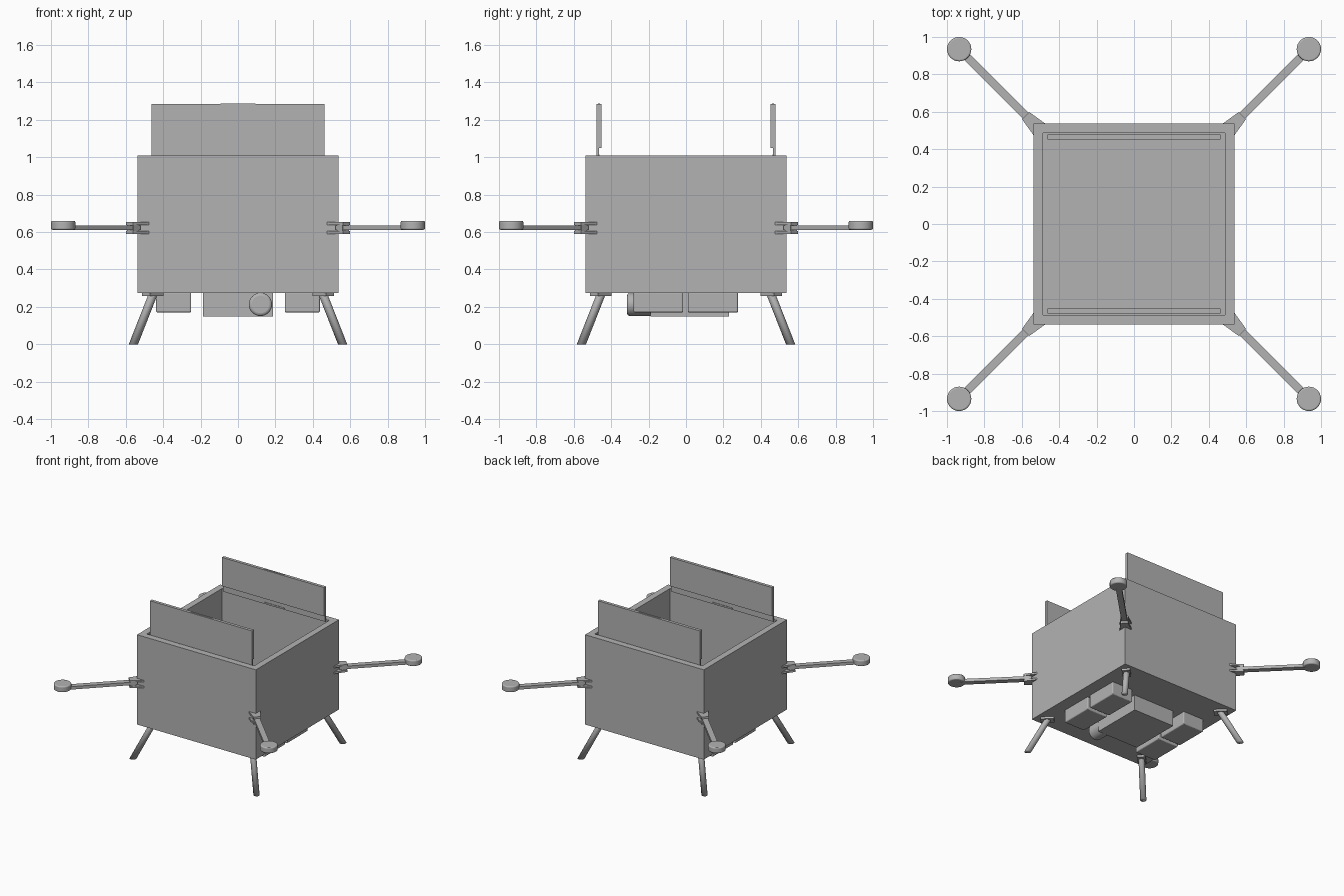
import bpy, bmesh, math
from mathutils import Vector, Matrix

cube = bpy.data.objects.get("Cube")
if cube:
    bpy.data.objects.remove(cube, do_unlink=True)

grey = bpy.data.materials.new("plain_grey")
grey.use_nodes = True
tone = (0.45, 0.45, 0.45, 1)
grey.diffuse_color = tone
grey.node_tree.nodes["Principled BSDF"].inputs["Base Color"].default_value = tone


def finish(name, bm, bevel=0, smooth=False):
    bmesh.ops.recalc_face_normals(bm, faces=bm.faces)
    mesh = bpy.data.meshes.new(name)
    bm.to_mesh(mesh)
    bm.free()
    mesh.materials.append(grey)
    ob = bpy.data.objects.new(name, mesh)
    bpy.context.collection.objects.link(ob)
    if bevel:
        mod = ob.modifiers.new("soft_edges", "BEVEL")
        mod.width = bevel
        mod.segments = 3
        mod.limit_method = "ANGLE"
    if smooth:
        bpy.ops.object.select_all(action="DESELECT")
        ob.select_set(True)
        bpy.context.view_layer.objects.active = ob
        bpy.ops.object.shade_smooth_by_angle(angle=math.radians(40))
    return ob


def block(name, low, high, turn=0, bevel=0):
    """Box between two corners, then turned about the vertical axis."""
    low, high = Vector(low), Vector(high)
    bm = bmesh.new()
    bmesh.ops.create_cube(bm, size=1, matrix=Matrix.Rotation(turn, 4, "Z")
                          @ Matrix.Translation((low + high) / 2)
                          @ Matrix.Diagonal((*(high - low), 1)))
    return finish(name, bm, bevel)


def rod(name, start, end, radius, bevel=0, sides=32):
    start, end = Vector(start), Vector(end)
    axis = end - start
    bm = bmesh.new()
    spin = axis.to_track_quat("Z", "Y").to_matrix().to_4x4()
    bmesh.ops.create_cone(bm, cap_ends=True, segments=sides, radius1=radius, radius2=radius,
                          depth=axis.length, matrix=Matrix.Translation((start + end) / 2) @ spin)
    return finish(name, bm, bevel, True)


def plate(name, outline, z0, z1, turn):
    bm = bmesh.new()
    face = bm.faces.new([bm.verts.new((x, y, z0)) for x, y in outline])
    out = bmesh.ops.extrude_face_region(bm, geom=[face])
    moved = [v for v in out["geom"] if isinstance(v, bmesh.types.BMVert)]
    bmesh.ops.translate(bm, verts=moved, vec=(0, 0, z1 - z0))
    bm.transform(Matrix.Rotation(turn, 4, "Z"))
    return finish(name, bm)


# Open cargo box: the top is inset and sunk to form the cavity
bm = bmesh.new()
bmesh.ops.create_cube(bm, size=1, matrix=Matrix.Translation((0, 0, 0.6425))
                      @ Matrix.Diagonal((1.076, 1.076, 0.735, 1)))
top = max(bm.faces, key=lambda f: f.calc_center_median().z)
bmesh.ops.inset_region(bm, faces=[top], thickness=0.073)
hole = bmesh.ops.extrude_face_region(bm, geom=[top])
bmesh.ops.translate(bm, vec=(0, 0, -0.66),
                    verts=[v for v in hole["geom"] if isinstance(v, bmesh.types.BMVert)])
if top.is_valid:
    bmesh.ops.delete(bm, geom=[top], context="FACES_ONLY")
finish("cargo_box", bm)

# Upright lid flaps with a thin lower lip and finger strips
for label, turn in (("front", 0), ("back", math.pi)):
    block(label + "_flap", (-0.463, -0.478, 1.05), (0.463, -0.453, 1.285), turn)
    block(label + "_flap_lip", (-0.463, -0.478, 1.0), (0.463, -0.466, 1.05), turn)
    block(label + "_flap_strip", (-0.094, -0.471, 1.28), (0.094, -0.461, 1.288), turn)
    block(label + "_hinge_strip", (-0.094, -0.467, 1.005), (0.094, -0.462, 1.015), turn)

# Arms, motors and legs at the four corners, built along +x and turned
corners = {"back_left": 45, "back_right": 135, "front_right": 225, "front_left": 315}
for label, angle in corners.items():
    turn = math.radians(angle)
    d = Vector((math.cos(turn), math.sin(turn), 0))
    wedge = [(0.715, -0.04), (0.72, 0.04)]
    wedge = [(0.71, -0.045), (0.82, -0.027), (0.82, 0.027), (0.71, 0.045)]
    for part, z0, z1 in (("lower", 0.59, 0.605), ("upper", 0.638, 0.653)):
        plate(label + "_clamp_" + part, wedge, z0, z1, turn)
    block(label + "_clamp_core", (0.775, -0.025, 0.6), (0.815, 0.025, 0.643), turn)
    block(label + "_arm", (0.76, -0.022, 0.611), (1.29, 0.022, 0.635), turn)
    hub = d * 1.322
    rod(label + "_motor", hub + Vector((0, 0, 0.612)), hub + Vector((0, 0, 0.66)), 0.065, 0.008)
    block(label + "_leg_mount", (0.595, -0.031, 0.258), (0.695, 0.031, 0.28), turn)
    leg = rod(label + "_leg", d * 0.638 + Vector((0, 0, 0.275)),
              d * 0.802 - Vector((0, 0, 0.02)), 0.023)
    # Trim the foot flat on the ground
    bm = bmesh.new()
    bm.from_mesh(leg.data)
    cut = bmesh.ops.bisect_plane(bm, geom=bm.verts[:] + bm.edges[:] + bm.faces[:],
                                 plane_co=(0, 0, 0), plane_no=(0, 0, -1), clear_outer=True)
    bmesh.ops.holes_fill(bm, edges=[e for e in bm.edges if e.is_boundary])
    bm.to_mesh(leg.data)
    bm.free()

# Underside equipment: four battery packs, control unit and camera
for label, x in (("left", 0.25), ("right", -0.438)):
    for end, y0, y1 in (("front", -0.28, -0.015), ("back", 0.01, 0.278)):
        block(f"{end}_{label}_battery", (x, y0, 0.17), (x + 0.188, y1, 0.28), 0, 0.008)
block("control_unit", (-0.186, -0.19, 0.148), (0.186, 0.23, 0.28))
rod("camera", (0.12, -0.18, 0.213), (0.12, -0.315, 0.213), 0.062, 0.015)
